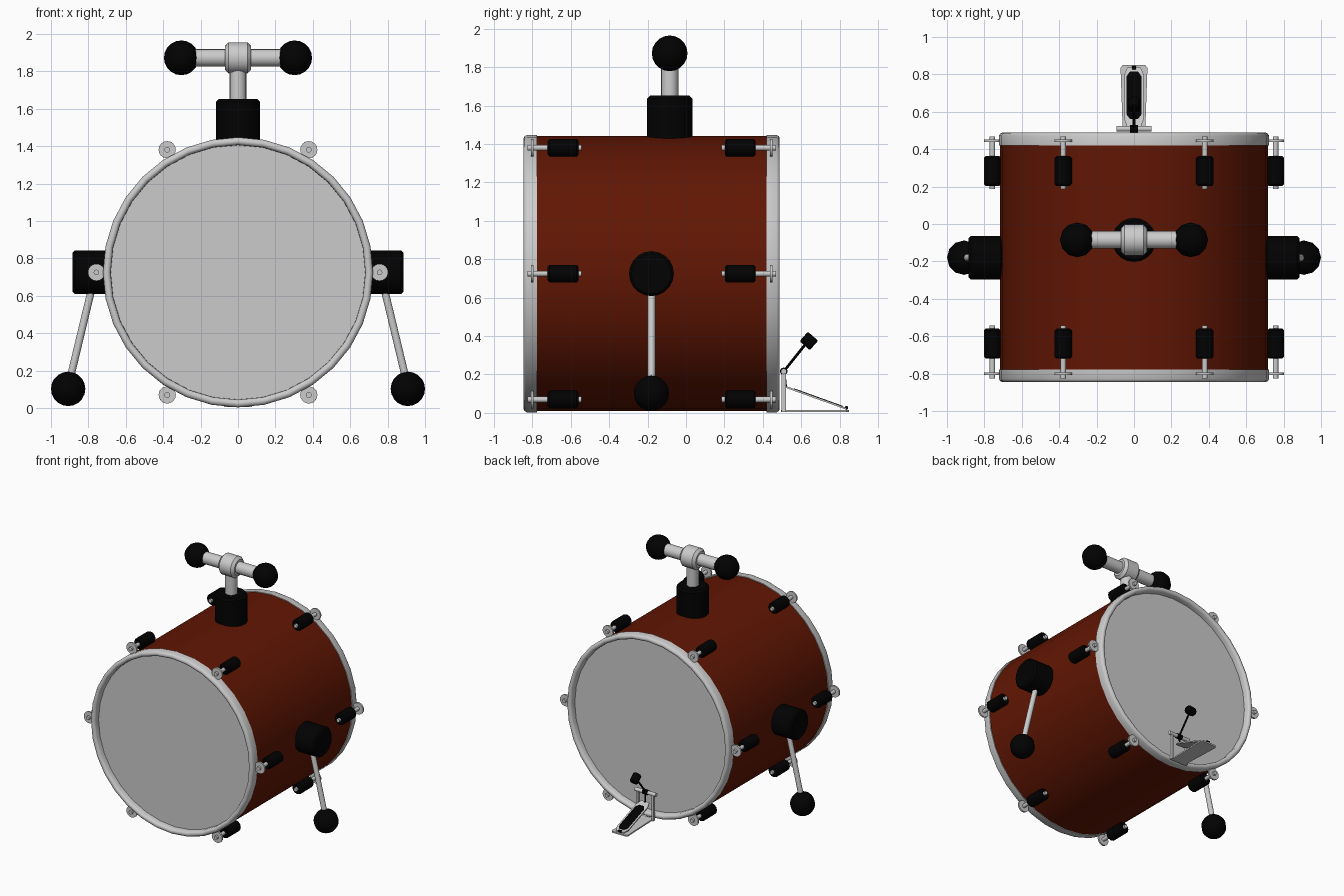
import bpy, math
from mathutils import Vector

if "Cube" in bpy.data.objects:
    bpy.data.objects.remove(bpy.data.objects["Cube"])

def mat(name, c):
    m = bpy.data.materials.new(name)
    m.diffuse_color = (*c, 1)
    m.use_nodes = True
    m.node_tree.nodes["Principled BSDF"].inputs["Base Color"].default_value = m.diffuse_color
    return m

RED = mat("red_lacquer", (0.12, 0.008, 0.001))
BLACK = mat("black_rubber", (0.0005, 0.0005, 0.0005))
CZ = 0.725  # drum axis height

def mesh_object(name, verts, faces, m=None, smooth=True):
    me = bpy.data.meshes.new(name)
    me.from_pydata(verts, [], faces)
    ob = bpy.data.objects.new(name, me)
    bpy.context.collection.objects.link(ob)
    if m:
        me.materials.append(m)
    if smooth:
        bpy.ops.object.select_all(action='DESELECT')
        ob.select_set(True)
        bpy.context.view_layer.objects.active = ob
        bpy.ops.object.shade_smooth_by_angle(angle=math.radians(35))
    return ob

def lathe(name, start, axis, profile, sides=16, m=None, closed=False, caps=True):
    """Spin (radius, distance) points around an axis."""
    q = Vector(axis).to_track_quat('Z', 'Y')
    verts = [Vector(start) + q @ Vector((r * math.cos(a), r * math.sin(a), t))
             for r, t in profile
             for a in (2 * math.pi * i / sides for i in range(sides))]
    n = len(profile)
    faces = [(j * sides + i, j * sides + (i + 1) % sides,
              (j + 1) % n * sides + (i + 1) % sides, (j + 1) % n * sides + i)
             for j in range(n if closed else n - 1) for i in range(sides)]
    if caps and not closed:
        faces += [tuple(reversed(range(sides))),
                  tuple(range((n - 1) * sides, n * sides))]
    return mesh_object(name, verts, faces, m)

def rod(name, a, b, r, m=None, sides=12, bevel=0.0):
    d = Vector(b) - Vector(a)
    L = d.length
    prof = [(r, 0), (r, L)]
    if bevel:
        prof = [(r - bevel, 0), (r, bevel), (r, L - bevel), (r - bevel, L)]
    return lathe(name, a, d, prof, sides, m)

def ball(name, loc, r):
    bpy.ops.mesh.primitive_uv_sphere_add(segments=12, ring_count=10, radius=r, location=loc)
    ob = bpy.context.object
    ob.name = name
    ob.data.materials.append(BLACK)
    bpy.ops.object.shade_smooth_by_angle(angle=math.radians(40))

def plate(name, outline, z0, z1, m=None):
    """Prism over an (x, y) outline; z0 and z1 are functions of y."""
    n = len(outline)
    verts = [(x, y, z0(y)) for x, y in outline] + [(x, y, z1(y)) for x, y in outline]
    faces = [tuple(reversed(range(n))), tuple(range(n, 2 * n))]
    faces += [(i, (i + 1) % n, n + (i + 1) % n, n + i) for i in range(n)]
    return mesh_object(name, verts, faces, m, False)

# Shell: a single open skin, closed off by the heads
lathe("shell", (0, -0.80, CZ), (0, 1, 0), [(0.716, 0), (0.716, 1.243)], 32, RED, caps=False)

# Hoops, heads and tension lugs on both ends
for end, y_out, s in (("front", -0.845, 1), ("back", 0.488, -1)):
    lathe(end + "_hoop", (0, y_out, CZ), (0, s, 0),
          [(0.68, 0.055), (0.681, 0.016), (0.687, 0.005), (0.696, 0), (0.706, 0),
           (0.716, 0.005), (0.722, 0.016), (0.722, 0.068), (0.705, 0.068), (0.7, 0.055)],
          32, None, True)
    rod(end + "_head", (0, y_out + s * 0.05, CZ), (0, y_out + s * 0.054, CZ), 0.688, None, 32)
    for i in range(6):
        a = math.pi / 3 * i
        x, z = 0.757 * math.cos(a), CZ + 0.757 * math.sin(a)
        p = lambda t: (x, y_out + s * t, z)
        rod(f"{end}_lug_{i}", p(0.125), p(0.285), 0.046, BLACK, 12, 0.01)
        rod(f"{end}_tension_rod_{i}", p(0.02), p(0.302), 0.015)
        rod(f"{end}_claw_washer_{i}", p(0.037), p(0.05), 0.046, None, 16)

# Side legs
for side, s in (("left", -1), ("right", 1)):
    y = -0.18
    rod(side + "_leg_mount", (s * 0.7, y, CZ), (s * 0.885, y, CZ), 0.117, BLACK, 20, 0.013)
    rod(side + "_leg", (s * 0.767, y, 0.70), (s * 0.91, y, 0.105), 0.02)
    ball(side + "_leg_foot", (s * 0.908, y, 0.102), 0.092)

# Top mount with T-shaped holder
ty, tz = -0.085, 1.872
rod("top_mount", (0, ty, 1.40), (0, ty, 1.652), 0.118, BLACK, 20, 0.015)
rod("top_post", (0, ty, 1.64), (0, ty, 1.85), 0.045, None, 16)
rod("holder_arm", (-0.29, ty, tz), (0.29, ty, tz), 0.047, None, 16)
rod("holder_hub", (-0.07, ty, tz), (0.07, ty, tz), 0.083, None, 16, 0.02)
for side, s in (("left", -1), ("right", 1)):
    ball(side + "_holder_knob", (s * 0.303, ty, tz), 0.093)

# Kick pedal: base, sloped footboard, uprights
base = [(-0.06, 0.495), (0.06, 0.495), (0.072, 0.835), (0.06, 0.85), (-0.06, 0.85), (-0.072, 0.835)]
plate("pedal_base", base, lambda y: 0.004, lambda y: 0.015)
slope = lambda y: 0.142 - (y - 0.515) * 0.36
board = [(-0.035, 0.515), (0.035, 0.515), (0.052, 0.56), (0.052, 0.80), (0.035, 0.836),
         (-0.035, 0.836), (-0.052, 0.80), (-0.052, 0.56)]
plate("pedal_footboard", board, lambda y: slope(y) - 0.01, slope)
pad = [(-0.022, 0.562), (0.022, 0.562), (0.039, 0.585), (0.039, 0.79), (0.022, 0.815),
       (-0.022, 0.815), (-0.039, 0.79), (-0.039, 0.585)]
plate("pedal_pad", pad, slope, lambda y: slope(y) + 0.003, BLACK)
rod("pedal_hinge", (-0.012, 0.835, 0.026), (0.012, 0.835, 0.026), 0.01, BLACK)
for side, s in (("left", -1), ("right", 1)):
    q = [(s * 0.06, 0.497), (s * 0.075, 0.497), (s * 0.075, 0.521), (s * 0.06, 0.521)][::s]
    plate(side + "_pedal_upright", q, lambda y: 0.004, lambda y: 0.215)
rod("pedal_axle", (-0.093, 0.509, 0.216), (0.093, 0.509, 0.216), 0.015)
rod("pedal_axle_clamp", (-0.022, 0.509, 0.216), (0.022, 0.509, 0.216), 0.02, BLACK)
rod("pedal_link", (0, 0.52, 0.135), (0, 0.512, 0.21), 0.006, BLACK, 8)

# Beater
rod("beater_rod", (0, 0.509, 0.216), (0, 0.62, 0.355), 0.007, BLACK, 8)
rod("beater_head", (0, 0.613, 0.398), (0, 0.666, 0.351), 0.033, BLACK, 12, 0.006)
